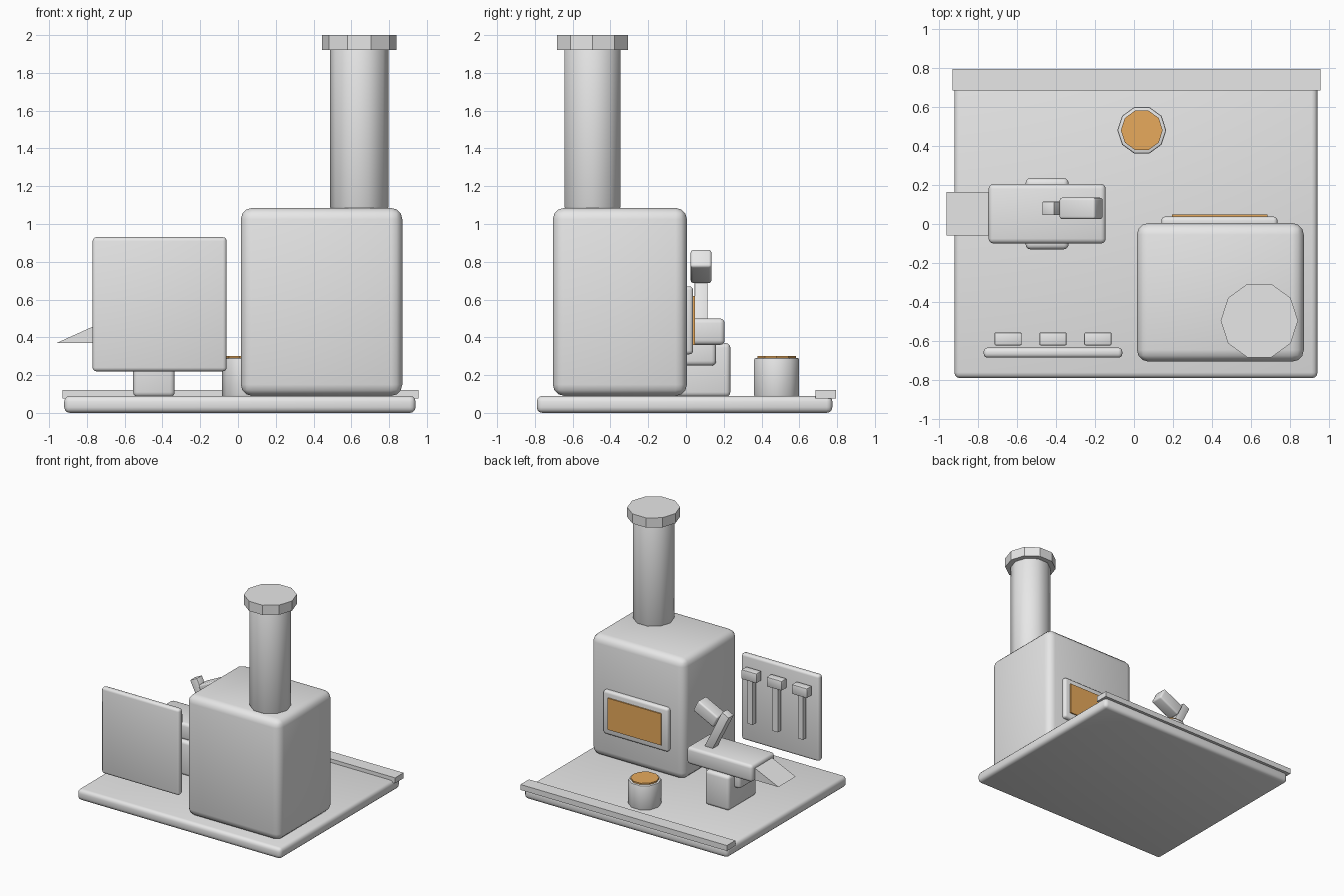
import bpy, math
from mathutils import Vector

if "Cube" in bpy.data.objects:
    bpy.data.objects.remove(bpy.data.objects["Cube"])


def make_material(name, rgb):
    m = bpy.data.materials.new(name)
    m.diffuse_color = (*rgb, 1)
    m.use_nodes = True
    m.node_tree.nodes["Principled BSDF"].inputs["Base Color"].default_value = m.diffuse_color
    return m


GREY = make_material("grey", (0.8, 0.8, 0.8))
ORANGE = make_material("glowing_orange", (0.9, 0.45, 0.12))


def finish(ob, name, mat, bevel=0, segments=3, angle=40):
    """Name, colour, optionally round the edges, and smooth-shade."""
    ob.name = name
    ob.data.materials.append(mat)
    if bevel:
        mod = ob.modifiers.new("rounded", 'BEVEL')
        mod.width, mod.segments = bevel, segments
        mod.limit_method = 'ANGLE'
        mod.angle_limit = math.radians(50)
        bpy.ops.object.modifier_apply(modifier=mod.name)
    if angle:
        bpy.ops.object.shade_smooth_by_angle(angle=math.radians(angle))
    return ob


def box(name, x, y, z, mat=GREY, bevel=0, segments=3):
    """Box from (min, max) ranges."""
    lo, hi = Vector((x[0], y[0], z[0])), Vector((x[1], y[1], z[1]))
    bpy.ops.mesh.primitive_cube_add(size=1, location=(lo + hi) / 2)
    ob = bpy.context.object
    ob.scale = hi - lo
    bpy.ops.object.transform_apply(location=False, rotation=False, scale=True)
    return finish(ob, name, mat, bevel, segments, 40 if bevel else 0)


def cylinder(name, x, y, r, z, mat=GREY, bevel=0, angle=0):
    """Upright ten-sided cylinder with corners on the x axis."""
    bpy.ops.mesh.primitive_cylinder_add(
        vertices=10, radius=r, depth=z[1] - z[0],
        location=(x, y, sum(z) / 2), rotation=(0, 0, math.radians(18)))
    bpy.ops.object.transform_apply(location=False, rotation=True, scale=True)
    return finish(bpy.context.object, name, mat, bevel, 2, angle)


# Floor slab with a rear step
box("floor_slab", (-0.92, 0.94), (-0.79, 0.775), (0, 0.09), bevel=0.03)
box("rear_step", (-0.93, 0.955), (0.685, 0.795), (0.075, 0.12))

# Furnace with fire opening
box("furnace", (0.015, 0.87), (-0.705, 0.005), (0.09, 1.085), bevel=0.06)
box("fire_frame", (0.14, 0.735), (-0.03, 0.038), (0.31, 0.67), bevel=0.02)
box("fire_glow", (0.195, 0.685), (0.03, 0.048), (0.36, 0.62), ORANGE)

# Chimney
cylinder("chimney", 0.642, -0.495, 0.156, (1.08, 1.93), bevel=0.012, angle=40)
cylinder("chimney_cap", 0.642, -0.495, 0.198, (1.92, 2.0))

# Quench bucket
cylinder("bucket", 0.04, 0.48, 0.125, (0.085, 0.29), bevel=0.008, angle=40)
cylinder("bucket_contents", 0.04, 0.48, 0.107, (0.28, 0.302), ORANGE)

# Anvil
box("anvil_block", (-0.555, -0.335), (-0.13, 0.235), (0.085, 0.37), bevel=0.025)
box("anvil_waist", (-0.605, -0.285), (-0.055, 0.16), (0.25, 0.42), bevel=0.025)
box("anvil_body", (-0.745, -0.145), (-0.10, 0.205), (0.36, 0.50), bevel=0.025)

# Anvil horn: wedge profile in xz, given width along y
profile = [(-0.96, 0.37), (-0.70, 0.37), (-0.70, 0.488)]
verts = [(x, y, z) for y in (-0.06, 0.165) for x, z in profile]
mesh = bpy.data.meshes.new("anvil_horn")
mesh.from_pydata(verts, [], [(0, 1, 2), (5, 4, 3), (0, 3, 4, 1),
                             (1, 4, 5, 2), (2, 5, 3, 0)])
horn = bpy.data.objects.new("anvil_horn", mesh)
bpy.context.collection.objects.link(horn)
mesh.materials.append(GREY)

# Hammer leaning over the anvil
TILT = -math.atan2(1, 2)
handle = box("hammer_handle", (-0.035, 0.035), (-0.035, 0.035), (-0.19, 0.19),
             bevel=0.006, segments=2)
handle.location = (-0.355, 0.08, 0.635)
handle.rotation_euler.y = TILT
head = box("hammer_head", (-0.105, 0.1), (-0.055, 0.055), (-0.052, 0.052),
           bevel=0.014)
head.location = (-0.271, 0.08, 0.775)
head.rotation_euler.y = TILT

# Tool board with three hanging tools
box("tool_board", (-0.77, -0.06), (-0.685, -0.633), (0.22, 0.93), bevel=0.02)
for i, x in enumerate((-0.645, -0.415, -0.185), 1):
    box(f"tool_head_{i}", (x - 0.07, x + 0.07), (-0.622, -0.555),
        (0.76, 0.84), bevel=0.008, segments=2)
    box(f"tool_handle_{i}", (x - 0.024, x + 0.024), (-0.612, -0.572), (0.40, 0.77))
